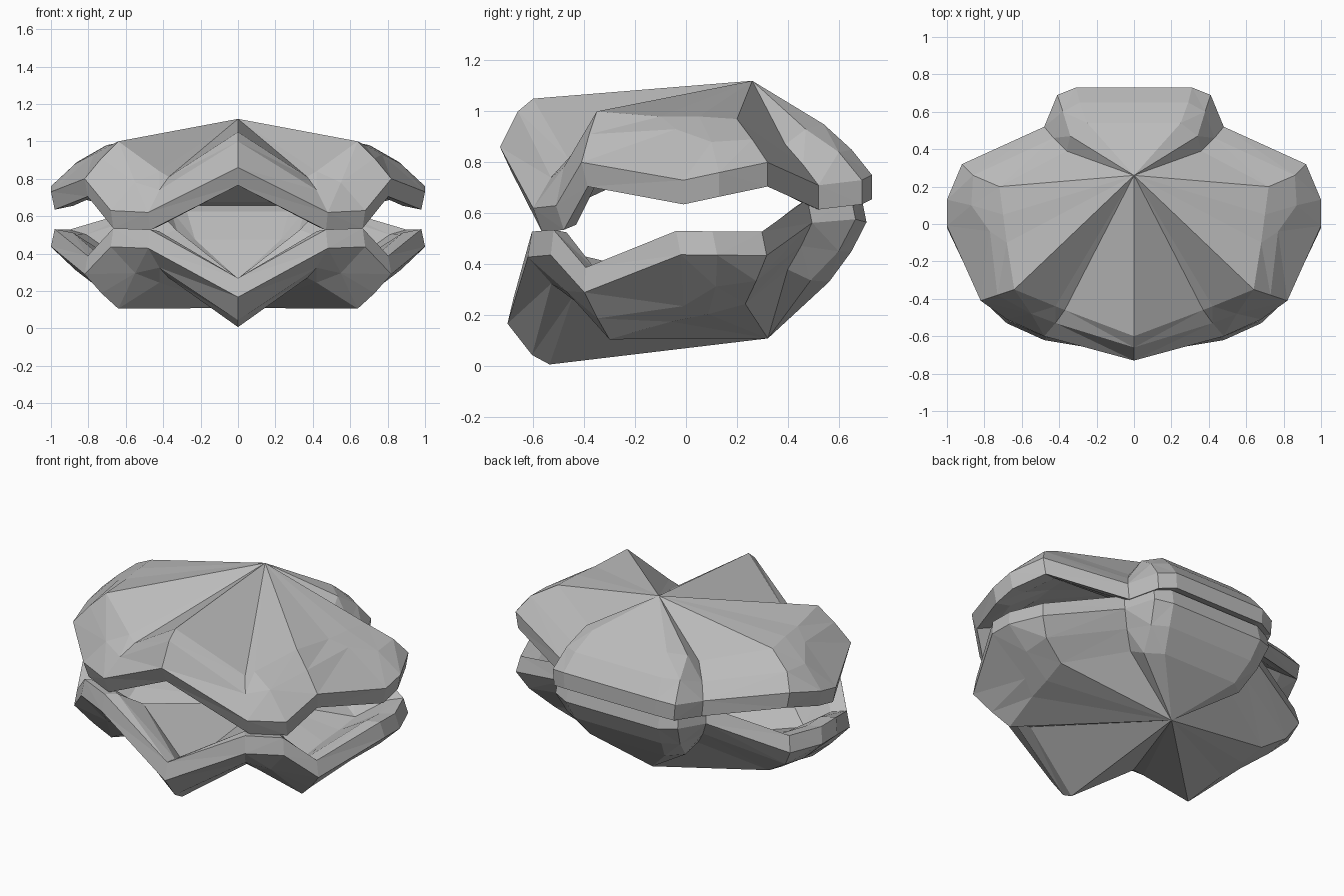
import bpy
import bmesh
from mathutils import Matrix, Vector

cube = bpy.data.objects.get("Cube")
if cube:
    bpy.data.objects.remove(cube)

shell_grey = bpy.data.materials.new("shell_grey")
shell_grey.use_nodes = True
colour = (0.5, 0.5, 0.5, 1)
shell_grey.diffuse_color = colour
shell_grey.node_tree.nodes["Principled BSDF"].inputs["Base Color"].default_value = colour

# Ribs of one half, front to back: crown point, shoulder point, rim point
RIBS = [
    ((0, -.6, 1.05), (0, -.66, 1), (0, -.73, .86)),
    ((.37, -.46, .81), (.42, -.53, .74), (.48, -.6, .62)),
    ((.42, -.44, .84), (.55, -.48, .78), (.68, -.51, .63)),
    ((.64, -.35, 1), (.73, -.38, .91), (.82, -.41, .8)),
    ((.68, -.1, .98), (.77, -.04, .93), (1, -.01, .73)),
    ((.7, .05, .98), (.87, .1, .88), (1, .13, .76)),
    ((.72, .2, .97), (.86, .26, .89), (.92, .32, .8)),
    ((.36, .39, .87), (.43, .46, .79), (.48, .52, .71)),
    ((.34, .47, .93), (.38, .6, .84), (.41, .69, .73)),
    ((.25, .54, .95), (.29, .65, .85), (.31, .73, .75)),
]
APEX = Vector((0, .26, 1.12))


def full_rib(rib):
    """Run a rib over the outside, round the lip and back into the hollow."""
    crown, shoulder, rim = (Vector(p) for p in rib)
    lip = Vector((rim.x * .98, rim.y * (.94 if rim.y < 0 else 1), rim.z - .095))
    inner_lip = Vector((lip.x * .9, lip.y * .9, lip.z + .02))
    inner_crown = Vector((crown.x * .92, crown.y * .88, crown.z - .16))
    return [crown, shoulder, rim, lip, inner_lip, inner_crown]


def make_shell(name, matrix):
    bm = bmesh.new()
    half = [full_rib(r) for r in RIBS]
    other = [[Vector((-p.x, p.y, p.z)) for p in r] for r in half[:0:-1]]
    loops = [[bm.verts.new(p) for p in r] for r in half + other]
    top = bm.verts.new(APEX)
    hollow = bm.verts.new(APEX - Vector((0, 0, .16)))
    for a, b in zip(loops, loops[1:] + loops[:1]):
        bm.faces.new((top, a[0], b[0]))
        bm.faces.new((hollow, b[-1], a[-1]))
        for i in range(len(a) - 1):
            bm.faces.new((a[i], a[i + 1], b[i + 1], b[i]))
    bm.transform(matrix)
    bmesh.ops.triangulate(bm, faces=bm.faces[:])
    bmesh.ops.recalc_face_normals(bm, faces=bm.faces[:])
    mesh = bpy.data.meshes.new(name)
    bm.to_mesh(mesh)
    bm.free()
    mesh.materials.append(shell_grey)
    obj = bpy.data.objects.new(name, mesh)
    bpy.context.collection.objects.link(obj)


# The lower shell is the upper one flipped and hinged open at the back
make_shell("upper_shell", Matrix.Identity(4))
make_shell("lower_shell", Matrix.Translation((0, -.156, 1.155))
           @ Matrix.Rotation(.2, 4, 'X') @ Matrix.Diagonal((1, 1, -1, 1)))
